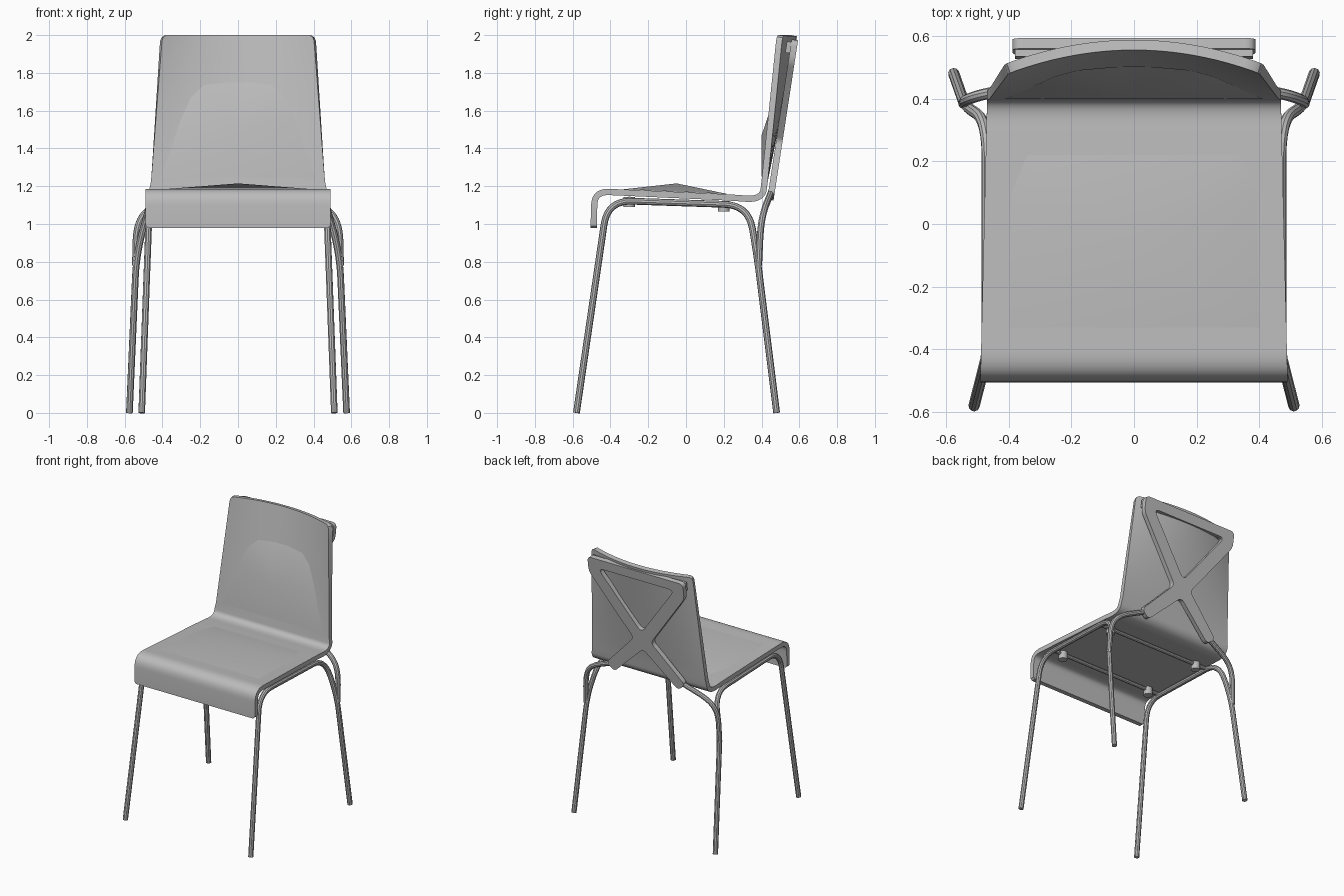
import bpy, bmesh, math
from mathutils import Vector

old = bpy.data.objects.get("Cube")
if old:
    bpy.data.objects.remove(old, do_unlink=True)

grey = bpy.data.materials.new("warm_grey")
grey.use_nodes = True
COLOR = (0.5, 0.5, 0.5, 1)
grey.diffuse_color = COLOR
grey.node_tree.nodes["Principled BSDF"].inputs["Base Color"].default_value = COLOR


def finish(ob, angle=35):
    """Convert to mesh, apply smooth shading and colour."""
    bpy.ops.object.select_all(action='DESELECT')
    ob.select_set(True)
    bpy.context.view_layer.objects.active = ob
    bpy.ops.object.convert(target='MESH')
    bpy.ops.object.shade_smooth_by_angle(angle=math.radians(angle))
    ob.data.materials.clear()
    ob.data.materials.append(grey)
    return ob


def add(name, data):
    ob = bpy.data.objects.new(name, data)
    bpy.context.collection.objects.link(ob)
    return ob


def mesh_object(name, bm):
    me = bpy.data.meshes.new(name)
    bm.to_mesh(me)
    bm.free()
    return add(name, me)


def rounded(pts, radius, cyclic=False, steps=8):
    """Replace each corner of a path with a smooth arc."""
    pts = [Vector(p) for p in pts]
    out = []
    for i, p in enumerate(pts):
        if not cyclic and i in (0, len(pts) - 1):
            out.append(p)
            continue
        ends = []
        for q in (pts[i - 1], pts[(i + 1) % len(pts)]):
            d = q - p
            ends.append(p + d.normalized() * min(radius, d.length * 0.48))
        a, b = ends
        for k in range(steps + 1):
            t = k / steps
            out.append(a * (1 - t) ** 2 + p * 2 * t * (1 - t) + b * t * t)
    return out


def add_spline(curve, pts, cyclic=False):
    sp = curve.splines.new('POLY')
    sp.points.add(len(pts) - 1)
    for sp_pt, p in zip(sp.points, pts):
        sp_pt.co = (*p, 1)
    sp.use_cyclic_u = cyclic


def tube(name, pts, bend, radius=0.018):
    cu = bpy.data.curves.new(name, 'CURVE')
    cu.dimensions = '3D'
    cu.bevel_depth = radius
    cu.bevel_resolution = 3
    cu.use_fill_caps = True
    add_spline(cu, rounded(pts, bend))
    return finish(add(name, cu))


# Shell: one bent sheet, back hollowed across its width
def back_point(x, z):
    t = (z - 1.23) / 0.77
    w = 0.46 - 0.06 * t
    return Vector((x, 0.40 + 0.08 * t + 0.075 * t * (1 - (x / w) ** 2), z))


def seat_z(y):
    return 1.185 - 0.03 * (y + 0.38) / 0.66


rows = [(-0.505, 0.978, 0.475), (-0.505, 0.99, 0.488)]
bend = rounded([(-0.505, 1.0, 0), (-0.50, 1.19, 0), (-0.3, seat_z(-0.3), 0),
                (0.24, seat_z(0.24), 0), (0.39, 1.145, 0), (0.40, 1.23, 0)], 0.15, steps=10)
rows += [(p.x, p.y, 0.478 - 0.024 * p.x) for p in bend[:-1]]
heights = [1.23 + 0.74 * i / 10 for i in range(11)]
rows += [(None, z, 0.46 - 0.06 * (z - 1.23) / 0.77) for z in heights]
rows += [(None, 1.99, 0.395), (None, 2.0, 0.38)]

COLS = 24
bm = bmesh.new()
grid = []
for y, z, w in rows:
    line = []
    for i in range(COLS + 1):
        x = w * (2 * i / COLS - 1)
        line.append(bm.verts.new(back_point(x, z) if y is None else (x, y, z)))
    grid.append(line)
for r0, r1 in zip(grid, grid[1:]):
    for i in range(COLS):
        bm.faces.new((r0[i], r0[i + 1], r1[i + 1], r1[i]))
shell = mesh_object("seat_and_back_shell", bm)
mod = shell.modifiers.new("thickness", 'SOLIDIFY')
mod.thickness = 0.033
mod.offset = -1
finish(shell)


# Shallow raised cushions: fans rising to one peak
def cushion(name, outline, peak):
    bm = bmesh.new()
    top = bm.verts.new(peak)
    ring = [bm.verts.new(p) for p in outline]
    for i, v in enumerate(ring):
        bm.faces.new((top, v, ring[(i + 1) % len(ring)]))
    return finish(mesh_object(name, bm))


half = [(0.40, -0.33), (0.39, 0.10), (0.34, 0.22)]
flat = half + [(-x, y) for x, y in reversed(half)]
cushion("seat_cushion", [(x, y, seat_z(y) + 0.001) for x, y in flat], (0, -0.05, 1.215))
half = [(0.41, 1.24), (0.30, 1.56), (0.25, 1.67), (0.18, 1.735), (0.05, 1.75)]
flat = half + [(-x, z) for x, z in reversed(half)]
cushion("back_cushion", [back_point(x, z) - Vector((0, 0.002, 0)) for x, z in flat],
        (0, 0.40, 1.47))

# Crossed rear brace: flat plate with a triangular opening
BASE_Z, SLOPE = 1.15, math.atan(0.153)
cu = bpy.data.curves.new("rear_brace", 'CURVE')
cu.dimensions = '2D'
cu.fill_mode = 'BOTH'
cu.extrude = 0.017
half = [(0.26, 1.115), (0.32, 1.17), (0.07, 1.43), (0.388, 1.86), (0.388, 1.975)]
outer = [(0, 1.36)] + half + [(-x, z) for x, z in reversed(half)]
hole = [(0, 1.49), (0.31, 1.905), (-0.31, 1.905)]
for loop, r in ((outer, 0.035), (hole, 0.05)):
    pts = [(x, (z - BASE_Z) / math.cos(SLOPE), 0) for x, z in loop]
    add_spline(cu, rounded(pts, r, cyclic=True, steps=5), cyclic=True)
brace = add("rear_brace", cu)
brace.location = (0, 0.45, BASE_Z)
brace.rotation_euler = (math.pi / 2 - SLOPE, 0, 0)
finish(brace)

for side, label in ((1, "left"), (-1, "right")):
    # Side frame: front leg, rail under the seat and rear leg in one tube
    frame = [(0.51, -0.58, 0), (0.468, -0.415, 1.125), (0.468, 0.33, 1.10),
             (0.538, 0.375, 0.84), (0.575, 0.48, 0)]
    tube(label + "_leg_frame", [(side * x, y, z) for x, y, z in frame], 0.13)
    # Branch from the rear leg to the brace
    branch = [(0.27, 0.452, 1.17), (0.48, 0.415, 1.08), (0.538, 0.395, 0.99),
              (0.543, 0.385, 0.78)]
    tube(label + "_brace_tube", [(side * x, y, z) for x, y, z in branch], 0.09)
    # Spacer between shell and brace corner
    bpy.ops.mesh.primitive_cube_add(size=1, location=(side * 0.32, 0.545, 1.935))
    spacer = bpy.context.object
    spacer.name = label + "_brace_spacer"
    spacer.scale = (0.12, 0.03, 0.06)
    spacer.rotation_euler.x = -SLOPE
    finish(spacer)

# Cross bars under the seat, each with two round mounts
for y, label in ((-0.30, "front"), (0.20, "rear")):
    z = seat_z(y) - 0.05
    tube(label + "_cross_bar", [(-0.468, y, z), (0.468, y, z)], 0, 0.014)
    for side, name in ((1, "left"), (-1, "right")):
        bpy.ops.mesh.primitive_cylinder_add(vertices=20, radius=0.03, depth=0.055,
                                            location=(side * 0.375, y, z - 0.015))
        bpy.context.object.name = f"{label}_{name}_mount"
        finish(bpy.context.object)
